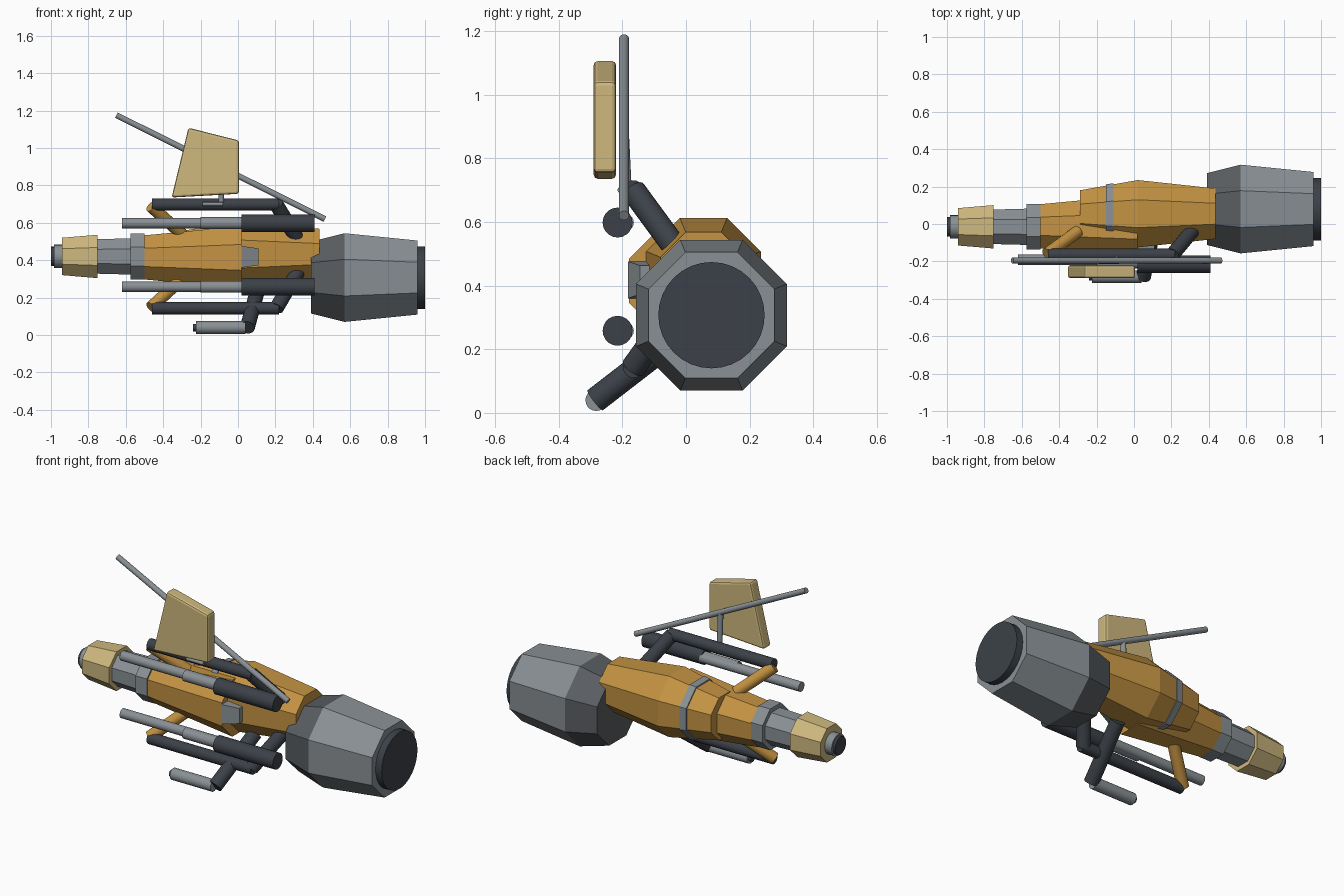
import bpy, math
from mathutils import Vector

if "Cube" in bpy.data.objects:
    bpy.data.objects.remove(bpy.data.objects["Cube"])


def paint(name, r, g, b):
    m = bpy.data.materials.new(name)
    m.diffuse_color = (r, g, b, 1)
    m.use_nodes = True
    m.node_tree.nodes["Principled BSDF"].inputs["Base Color"].default_value = m.diffuse_color
    return m


ORANGE = paint("orange", 0.55, 0.29, 0.055)
SAND = paint("sand", 0.62, 0.48, 0.21)
GREY = paint("grey", 0.25, 0.28, 0.30)
SHADE = paint("charcoal_grey", 0.10, 0.11, 0.12)
DARK = paint("dark_grey", 0.045, 0.053, 0.065)


def build(name, verts, faces, mat):
    me = bpy.data.meshes.new(name)
    me.from_pydata(verts, [], faces)
    me.materials.append(mat)
    ob = bpy.data.objects.new(name, me)
    bpy.context.collection.objects.link(ob)
    return ob


def hull(name, stations, y, z, mat):
    """Octagonal loft along x; stations are (x, half width across flats)."""
    verts, faces, n = [], [], 8
    for x, a in stations:
        r = a / math.cos(math.pi / 8)
        for i in range(n):
            t = math.pi / 8 + i * math.pi / 4
            verts.append((x, y + r * math.cos(t), z + r * math.sin(t)))
    for s in range(len(stations) - 1):
        for i in range(n):
            j = (i + 1) % n
            faces.append((s * n + i, s * n + j, (s + 1) * n + j, (s + 1) * n + i))
    faces.append(tuple(range(n))[::-1])
    faces.append(tuple(range(len(verts) - n, len(verts))))
    # stations run along +x, so faces wound this way point inward
    return build(name, verts, [f[::-1] for f in faces], mat)


def outward(ob):
    import bmesh
    bm = bmesh.new()
    bm.from_mesh(ob.data)
    bmesh.ops.recalc_face_normals(bm, faces=bm.faces)
    bm.to_mesh(ob.data)
    bm.free()


def rod(name, a, b, r, mat, sides=20):
    """Round bar between two points."""
    a, b = Vector(a), Vector(b)
    bpy.ops.mesh.primitive_cylinder_add(vertices=sides, radius=r, depth=(b - a).length,
                                        location=(a + b) / 2)
    ob = bpy.context.object
    ob.name = name
    ob.rotation_euler = (b - a).to_track_quat('Z', 'Y').to_euler()
    ob.data.materials.append(mat)
    bpy.ops.object.shade_smooth_by_angle(angle=math.radians(35))
    return ob


# fuselage: slim forward body overlapping the wider rear body
NY, NZ = -0.015, 0.42
hulls = [
    hull("forward_body", [(-0.5, 0.118), (0.02, 0.167)], -0.012, 0.415, ORANGE),
    hull("rear_body", [(-0.29, 0.125), (0.02, 0.18), (0.435, 0.135)], 0.055, 0.433, ORANGE),
    hull("body_band", [(-0.15, 0.157), (-0.11, 0.163)], 0.055, 0.433, GREY),
    # nose
    hull("nose_collar", [(-0.575, 0.122), (-0.5, 0.122)], NY, NZ, GREY),
    hull("nose_neck", [(-0.76, 0.092), (-0.57, 0.097)], NY, NZ, GREY),
    hull("nose_cap", [(-0.94, 0.1), (-0.75, 0.116)], NY, NZ, SAND),
    # engine
    hull("engine", [(0.39, 0.192), (0.57, 0.237), (0.96, 0.198)], 0.08, 0.307, GREY),
]
for ob in hulls:
    outward(ob)
engine = hulls[-1]
engine.data.materials.append(SHADE)
for p in engine.data.polygons:
    if p.center.x < 0.55:
        p.material_index = 1
rod("nose_tip", (-0.985, NY, NZ), (-0.93, NY, NZ), 0.063, GREY)
rod("nose_button", (-1.0, NY, NZ), (-0.98, NY, NZ), 0.052, DARK)
rod("engine_nozzle", (0.95, 0.08, 0.307), (1.0, 0.08, 0.307), 0.167, DARK, 32)

# side hatch: tapered block
hatch = build("side_hatch",
              [(x, y, 0.418 + s * h) for x, h, y0 in ((0.02, 0.058, -0.182), (0.11, 0.045, -0.145))
               for y in (y0, -0.08) for s in (-1, 1)],
              [(0, 1, 3, 2), (4, 6, 7, 5), (0, 4, 5, 1), (2, 3, 7, 6), (1, 5, 7, 3), (0, 2, 6, 4)],
              GREY)
outward(hatch)

# twin guns, rails and struts, upper and lower
for tag, gz, rz, fz, bz in (("upper", 0.598, 0.698, 0.54, 0.50), ("lower", 0.258, 0.143, 0.30, 0.345)):
    rod(tag + "_gun_housing", (0.02, -0.215, gz), (0.41, -0.215, gz), 0.047, DARK)
    rod(tag + "_gun_sleeve", (-0.2, -0.205, gz), (0.03, -0.205, gz), 0.032, GREY)
    rod(tag + "_gun_barrel", (-0.62, -0.192, gz), (0.03, -0.192, gz), 0.028, GREY)
    rod(tag + "_rail", (-0.46, -0.165, rz), (0.22, -0.165, rz), 0.033, DARK)
    rod(tag + "_front_strut", (-0.465, -0.16, rz - 0.01 if tag == "upper" else rz + 0.005),
        (-0.30, -0.04, fz), 0.033, ORANGE)
    rod(tag + "_rear_strut", (0.205, -0.165, rz), (0.325, -0.02, bz), 0.039, DARK)

# foot peg
rod("foot_strut", (0.05, -0.285, 0.04), (0.11, 0.0, 0.26), 0.04, DARK)
rod("foot_peg", (-0.225, -0.282, 0.04), (0.04, -0.282, 0.04), 0.034, GREY)
rod("foot_peg_tip", (-0.24, -0.282, 0.04), (-0.22, -0.282, 0.04), 0.02, DARK)

# antenna with its post
rod("antenna", (-0.65, -0.195, 1.175), (0.465, -0.195, 0.62), 0.016, GREY)
rod("antenna_post", (-0.09, -0.185, 0.69), (-0.09, -0.195, 0.895), 0.015, GREY)
rod("post_bracket", (-0.19, -0.205, 0.7), (-0.08, -0.205, 0.7), 0.01, GREY)

# fin plate with softened edges
outline = [(-0.355, 0.735), (-0.265, 1.108), (0.005, 1.04), (0.005, 0.755)]
fin = build("fin", [(x, y, z) for y in (-0.29, -0.22) for x, z in outline],
            [(0, 1, 2, 3), (7, 6, 5, 4)] + [(i, i + 4, (i + 1) % 4 + 4, (i + 1) % 4) for i in range(4)],
            SAND)
outward(fin)
bev = fin.modifiers.new("soft_edges", 'BEVEL')
bev.width = 0.012
bev.segments = 2
